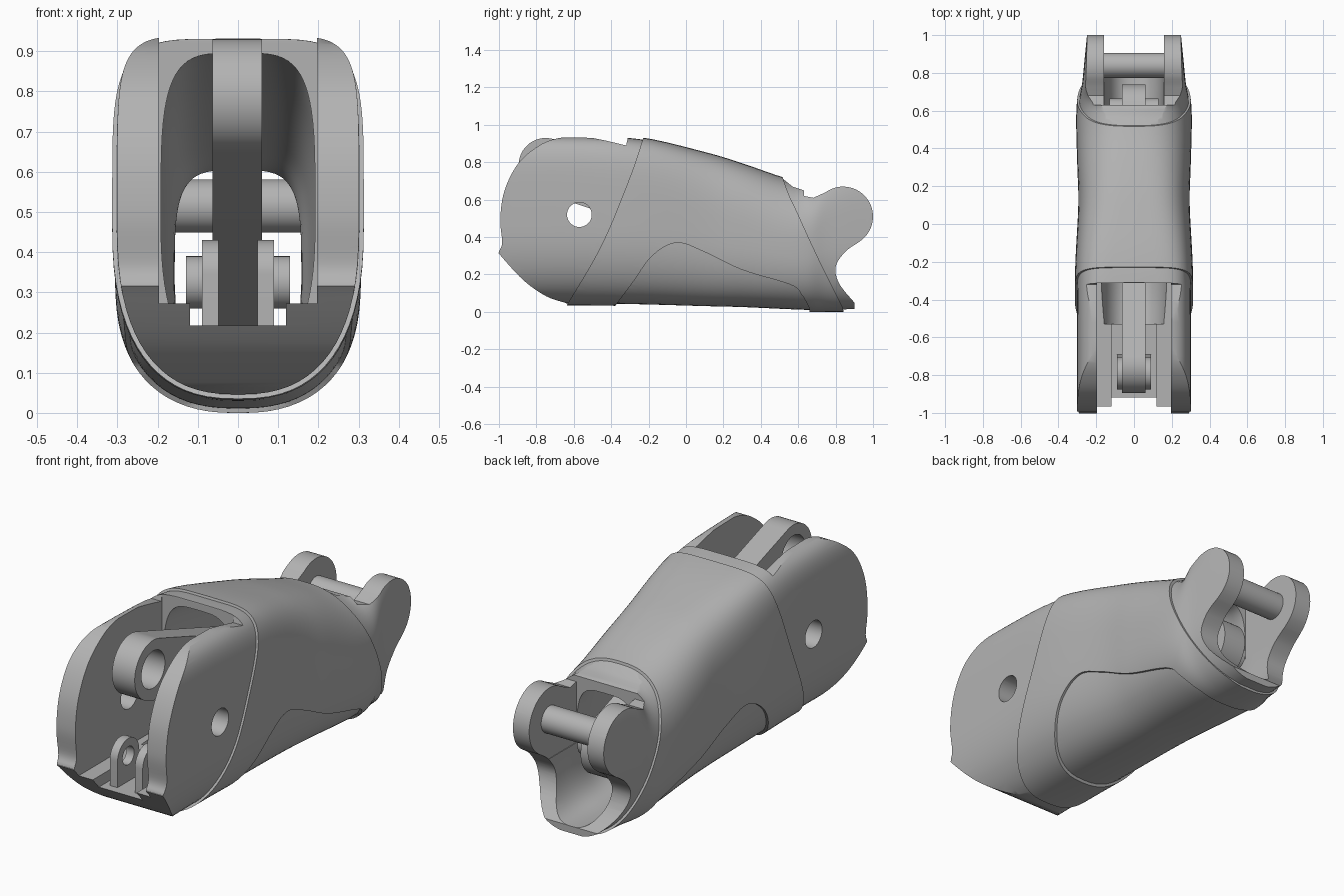
import bpy, bmesh, math

if "Cube" in bpy.data.objects:
    bpy.data.objects.remove(bpy.data.objects["Cube"], do_unlink=True)

grey = bpy.data.materials.new("plain grey")
grey.use_nodes = True
grey.diffuse_color = (0.45, 0.45, 0.45, 1)
grey.node_tree.nodes["Principled BSDF"].inputs["Base Color"].default_value = grey.diffuse_color


def curve(pts, steps=6):
    """Smooth curve through the points (any number of components)."""
    out = []
    for i in range(len(pts) - 1):
        p0, p1 = pts[max(i - 1, 0)], pts[i]
        p2, p3 = pts[i + 1], pts[min(i + 2, len(pts) - 1)]
        for k in range(steps):
            t = k / steps
            out.append(tuple(
                0.5 * (2 * b + (c - a) * t + (2 * a - 5 * b + 4 * c - d) * t * t
                       + (3 * b - a - 3 * c + d) * t ** 3)
                for a, b, c, d in zip(p0, p1, p2, p3)))
    return out + [tuple(pts[-1])]


def arc(y, z, r, start, end, n=24):
    angles = [math.radians(start + (end - start) * i / n) for i in range(n + 1)]
    return [(y + r * math.cos(a), z + r * math.sin(a)) for a in angles]


def skin(name, rings):
    """Closed solid through a list of equal rings."""
    bm = bmesh.new()
    loops = [[bm.verts.new(p) for p in ring] for ring in rings]
    n = len(loops[0])
    for a, b in zip(loops, loops[1:]):
        for i in range(n):
            j = (i + 1) % n
            bm.faces.new((a[i], a[j], b[j], b[i]))
    bm.faces.new(loops[0])
    bm.faces.new(loops[-1])
    bmesh.ops.recalc_face_normals(bm, faces=bm.faces)
    mesh = bpy.data.meshes.new(name)
    bm.to_mesh(mesh)
    bm.free()
    obj = bpy.data.objects.new(name, mesh)
    bpy.context.collection.objects.link(obj)
    return obj


def prism(name, x0, x1, profile):
    return skin(name, [[(x, y, z) for y, z in profile] for x in (x0, x1)])


def rod(name, x0, x1, y, z, r):
    return prism(name, x0, x1, arc(y, z, r, 0, 360, 40)[:-1])


def box(x, y0, y1, z0, z1):
    return prism("cutter", -x, x, [(y0, z0), (y1, z0), (y1, z1), (y0, z1)])


def loft(name, stations, inset=0.0, sides=72):
    """Stations: y, bottom, top, half width, squareness of the upper half."""
    rings = []
    for y, bottom, top, half, square in curve(stations, 5):
        bottom, top, half = bottom + inset, top - inset, half - inset
        mid = bottom + 0.48 * (top - bottom)
        ring = []
        for i in range(sides):
            a = 2 * math.pi * i / sides
            c, s = math.cos(a), math.sin(a)
            power = 2 / (square if s > 0 else 2.5)
            reach = top - mid if s > 0 else mid - bottom
            ring.append((half * math.copysign(abs(c) ** power, c), y,
                         mid + reach * math.copysign(abs(s) ** power, s)))
        rings.append(ring)
    return skin(name, rings)


def boolean(target, tool, operation):
    mod = target.modifiers.new("cut", "BOOLEAN")
    mod.operation, mod.solver, mod.object = operation, "EXACT", tool
    bpy.context.view_layer.objects.active = target
    bpy.ops.object.modifier_apply(modifier=mod.name)
    bpy.data.objects.remove(tool, do_unlink=True)


def finish(obj):
    obj.data.materials.clear()
    obj.data.materials.append(grey)
    bpy.ops.object.select_all(action="DESELECT")
    obj.select_set(True)
    bpy.context.view_layer.objects.active = obj
    bpy.ops.object.shade_smooth_by_angle(angle=math.radians(32))


# Outer envelope shared by the core and the raised sleeve
envelope = [(-1.1, 0.03, 0.95, 0.312, 6), (-0.6, 0.035, 0.95, 0.312, 6),
            (-0.25, 0.03, 0.935, 0.312, 5), (0.1, 0.02, 0.855, 0.295, 3.6),
            (0.3, 0.015, 0.795, 0.3, 3), (0.52, 0.005, 0.72, 0.306, 2.6),
            (0.65, 0.0, 0.7, 0.302, 2.8), (0.75, 0.0, 0.8, 0.285, 3.5),
            (0.88, 0.0, 0.84, 0.272, 4), (1.1, 0.0, 0.84, 0.25, 4)]

# Side outline: rounded knuckle, back, hinge lugs, scooped end, belly
knuckle = curve([(-0.65, 0.05), (-0.75, 0.085), (-0.87, 0.17), (-0.99, 0.3), (-1.0, 0.32),
                 (-0.983, 0.37), (-0.993, 0.5), (-0.97, 0.65), (-0.9, 0.79), (-0.8, 0.88),
                 (-0.7, 0.925), (-0.57, 0.938), (-0.45, 0.92), (-0.32, 0.89)])
scoop = curve([(0.92, 0.37), (0.85, 0.32), (0.8, 0.24), (0.82, 0.15), (0.9, 0.05)])
outline = (knuckle + [(-0.31, 0.935), (-0.23, 0.92), (0.1, 0.85), (0.52, 0.71),
                      (0.57, 0.67), (0.63, 0.65), (0.63, 0.62), (0.68, 0.61), (0.725, 0.63)]
           + arc(0.84, 0.51, 0.16, 125, -55) + scoop
           + [(0.9, 0.015), (0.64, 0.01), (-0.62, 0.035)])
shell = loft("finger_shell", envelope, 0.011)
boolean(shell, prism("side_outline", -0.5, 0.5, outline), "INTERSECT")

# Raised sleeve with slanted seams and an open pad area below
front_seam = curve([(-0.17, 1.1), (-0.23, 0.925), (-0.3, 0.72), (-0.45, 0.36), (-0.635, 0.04)])
pad_edge = curve([(-0.38, 0.03), (-0.29, 0.15), (-0.18, 0.3), (-0.05, 0.37), (0.1, 0.32),
                  (0.3, 0.225), (0.56, 0.145), (0.62, 0.09), (0.66, 0.02)])
rear_seam = curve([(0.84, 0.02), (0.72, 0.26), (0.6, 0.52), (0.52, 0.71), (0.42, 1.1)])
sleeve_outline = (front_seam + [(-0.65, -0.1), (-0.41, -0.1)] + pad_edge
                  + [(0.67, -0.1), (0.85, -0.1)] + rear_seam)
sleeve = loft("sleeve", envelope)
boolean(sleeve, prism("sleeve_outline", -0.5, 0.5, sleeve_outline), "INTERSECT")
boolean(shell, sleeve, "UNION")

# Hollow interior, knuckle pocket, floor notch, lug gap and pivot hole
cavity = [(-0.53, 0.15, 0.86, 0.185, 4), (-0.3, 0.1, 0.895, 0.192, 4),
          (0.1, 0.09, 0.805, 0.195, 4), (0.45, 0.07, 0.67, 0.18, 4),
          (0.62, 0.06, 0.605, 0.158, 4), (0.8, 0.05, 0.6, 0.158, 4),
          (1.1, 0.05, 0.6, 0.158, 4)]
boolean(shell, loft("cavity", cavity), "DIFFERENCE")
boolean(shell, box(0.197, -1.2, -0.312, 0.272, 1.2), "DIFFERENCE")
boolean(shell, box(0.12, -1.2, -0.45, 0.218, 0.5), "DIFFERENCE")
boolean(shell, box(0.16, 0.63, 1.2, 0.32, 1.2), "DIFFERENCE")
boolean(shell, rod("pivot_hole", -0.5, 0.5, -0.57, 0.52, 0.066), "DIFFERENCE")
finish(shell)

# Link bar running through the hollow, with an open eye at the front
tilt = math.degrees(math.atan2(0.33 - 0.785, 0.6 + 0.75))
link = prism("link_bar", -0.064, 0.06, arc(-0.75, 0.785, 0.145, tilt + 90, tilt + 270)
             + arc(0.6, 0.33, 0.14, tilt - 90, tilt + 90))
boolean(link, rod("eye_hole", -0.2, 0.2, -0.75, 0.785, 0.092), "DIFFERENCE")
finish(link)

# Pins
finish(rod("link_pin", -0.13, 0.13, 0.6, 0.325, 0.065))
finish(rod("hinge_pin", -0.2, 0.2, 0.84, 0.515, 0.066))

# Pair of small eyelet tabs on the front floor
for side, label in ((1, "left"), (-1, "right")):
    inner, outer = sorted((0.048 * side, 0.09 * side))
    tab = prism(label + "_eyelet_tab", inner, outer,
                arc(-0.79, 0.345, 0.085, 0, 180) + [(-0.875, 0.21), (-0.69, 0.21)])
    boolean(tab, rod("tab_hole", -0.2, 0.2, -0.79, 0.345, 0.045), "DIFFERENCE")
    finish(tab)
